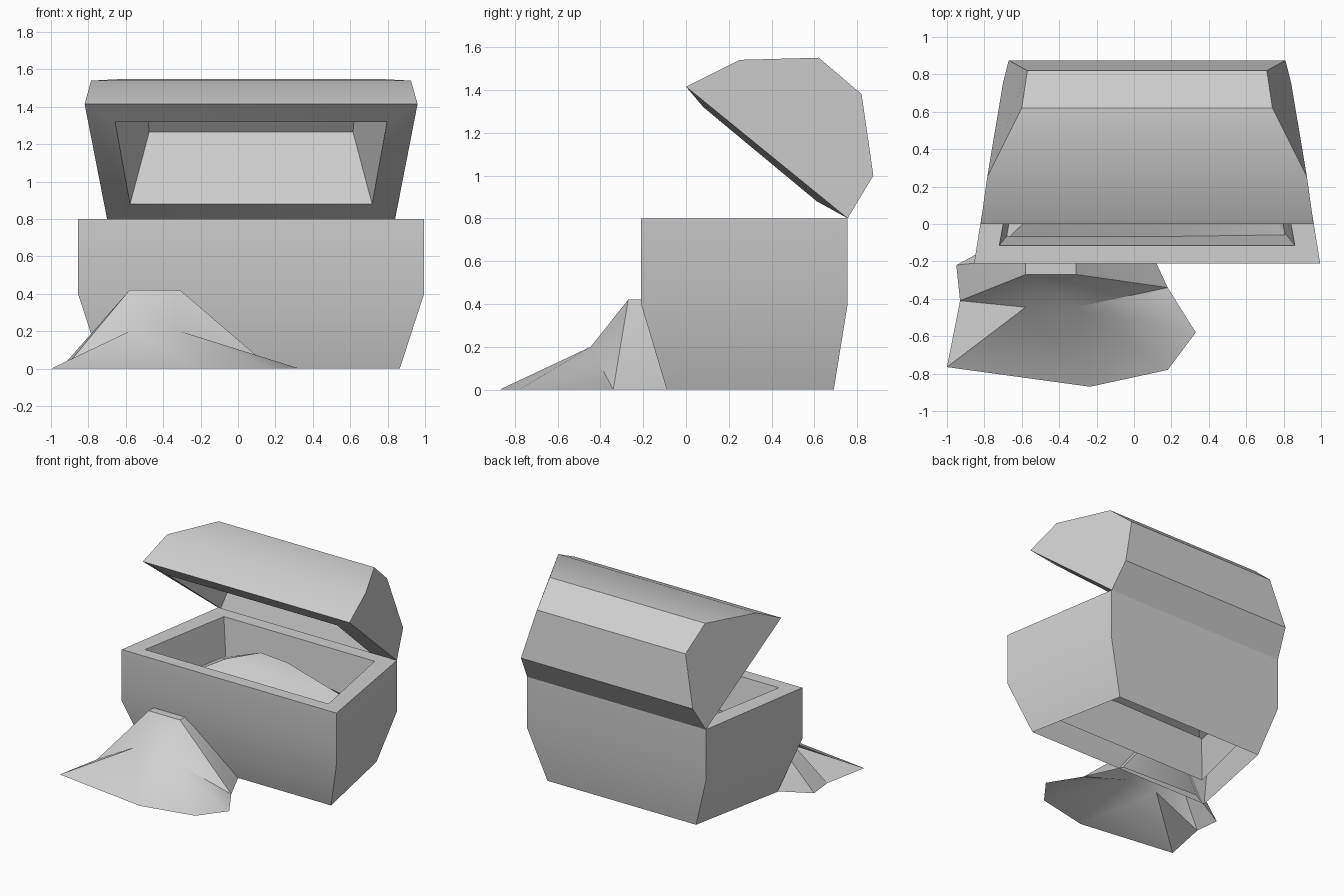
import bpy, math

cube = bpy.data.objects.get("Cube")
if cube:
    bpy.data.objects.remove(cube)

grey = bpy.data.materials.new("light_grey")
grey.use_nodes = True
COLOR = (0.63, 0.63, 0.63, 1)
grey.diffuse_color = COLOR
grey.node_tree.nodes["Principled BSDF"].inputs["Base Color"].default_value = COLOR

CX = 0.07  # centre line of the chest


def add_part(name, verts, faces):
    mesh = bpy.data.meshes.new(name)
    mesh.from_pydata(verts, [], faces)
    mesh.materials.append(grey)
    obj = bpy.data.objects.new(name, mesh)
    bpy.context.collection.objects.link(obj)
    bpy.ops.object.select_all(action='DESELECT')
    obj.select_set(True)
    bpy.context.view_layer.objects.active = obj
    bpy.ops.object.mode_set(mode='EDIT')
    bpy.ops.mesh.select_all(action='SELECT')
    bpy.ops.mesh.normals_make_consistent(inside=False)
    bpy.ops.object.mode_set(mode='OBJECT')
    bpy.ops.object.shade_smooth_by_angle(angle=math.radians(30))
    return obj


# Chest body: rings narrower at the back, running up the outside,
# over the rim and down the inside; the bottom is open
rings = [  # front half width, back half width, front y, back y, z
    (0.795, 0.64, -0.09, 0.69, 0), (0.925, 0.77, -0.21, 0.755, 0.4),
    (0.925, 0.77, -0.21, 0.755, 0.8), (0.79, 0.65, -0.115, 0.655, 0.8),
    (0.70, 0.56, 0.0, 0.58, 0.12)]
verts = []
for front_hw, back_hw, front, back, z in rings:
    verts += [(CX - front_hw, front, z), (CX + front_hw, front, z),
              (CX + back_hw, back, z), (CX - back_hw, back, z)]
faces = []
for r in range(len(rings) - 1):
    a, b = 4 * r, 4 * (r + 1)
    faces += [(a + i, a + (i + 1) % 4, b + (i + 1) % 4, b + i) for i in range(4)]
add_part("chest_body", verts, faces)

# Open lid: outer and inner shells swept across x, joined by a rim
outer = [  # half width, y, z
    (0.89, 0, 1.415), (0.855, 0.25, 1.54), (0.67, 0.62, 1.55),
    (0.64, 0.82, 1.38), (0.74, 0.875, 1.0), (0.77, 0.755, 0.8)]
inner = [
    (0.727, 0.08, 1.32), (0.70, 0.27, 1.43), (0.56, 0.57, 1.44),
    (0.545, 0.73, 1.265), (0.647, 0.61, 0.88)]


def shell(profile, start):
    pts = [(CX + s * hw, y, z) for hw, y, z in profile for s in (-1, 1)]
    k = len(profile)
    strips = [(start + 2 * i, start + 2 * i + 1, start + 2 * i + 3, start + 2 * i + 2)
              for i in range(k - 1)]
    caps = [tuple(start + 2 * i + s for i in range(k)) for s in (0, 1)]
    return pts, strips + caps


overts, ofaces = shell(outer, 0)
base = len(overts)
iverts, ifaces = shell(inner, base)
top_out, low_out = (0, 1), (base - 2, base - 1)
top_in, low_in = (base, base + 1), (base + len(iverts) - 2, base + len(iverts) - 1)
rim = [(*top_out, *top_in[::-1]), (*low_out, *low_in[::-1])]
rim += [(top_out[s], low_out[s], low_in[s], top_in[s]) for s in (0, 1)]
add_part("chest_lid", overts + iverts, ofaces + ifaces + rim)

# Heap inside the chest: faceted mound with a plateau and a lower shoulder
heap = [(-0.69, -0.09, 0.5), (0.1, -0.07, 0.52), (0.81, -0.07, 0.46),
        (0.7, 0.61, 0.46), (0.1, 0.61, 0.55), (-0.57, 0.61, 0.5),
        (-0.3, 0.28, 0.69), (0.1, 0.28, 0.68), (0.1, 0.46, 0.7),
        (-0.12, 0.45, 0.72), (0.55, 0.45, 0.58)]
add_part("inner_heap", heap, [
    (0, 1, 7, 6), (1, 10, 7), (1, 2, 10), (2, 3, 10), (3, 4, 10), (4, 8, 10),
    (7, 10, 8), (4, 9, 8), (4, 5, 9), (5, 6, 9), (5, 0, 6), (6, 7, 8, 9)])

# Spilled heap leaning on the front: ledge, steep step, wide apron
spill = [
    (-0.58, -0.18, 0.42), (-0.31, -0.18, 0.42),
    (-0.58, -0.27, 0.42), (-0.31, -0.27, 0.42),
    (-0.58, -0.445, 0.2), (-0.31, -0.445, 0.2),
    (-0.93, -0.41, 0), (0.18, -0.34, 0),
    (-1, -0.765, 0), (-0.235, -0.87, 0), (0.18, -0.78, 0), (0.33, -0.58, 0),
    (-0.95, -0.22, 0), (-0.6, -0.03, 0), (0.05, -0.06, 0)]
add_part("spilled_heap", spill, [
    (0, 1, 3, 2), (2, 3, 5, 4),
    (2, 4, 6), (3, 7, 5),
    (6, 4, 8), (4, 9, 8), (4, 5, 9), (5, 10, 9), (5, 11, 10), (5, 7, 11),
    (2, 6, 12), (0, 2, 12), (0, 12, 13), (0, 13, 14, 1), (1, 14, 7), (1, 7, 3)])
